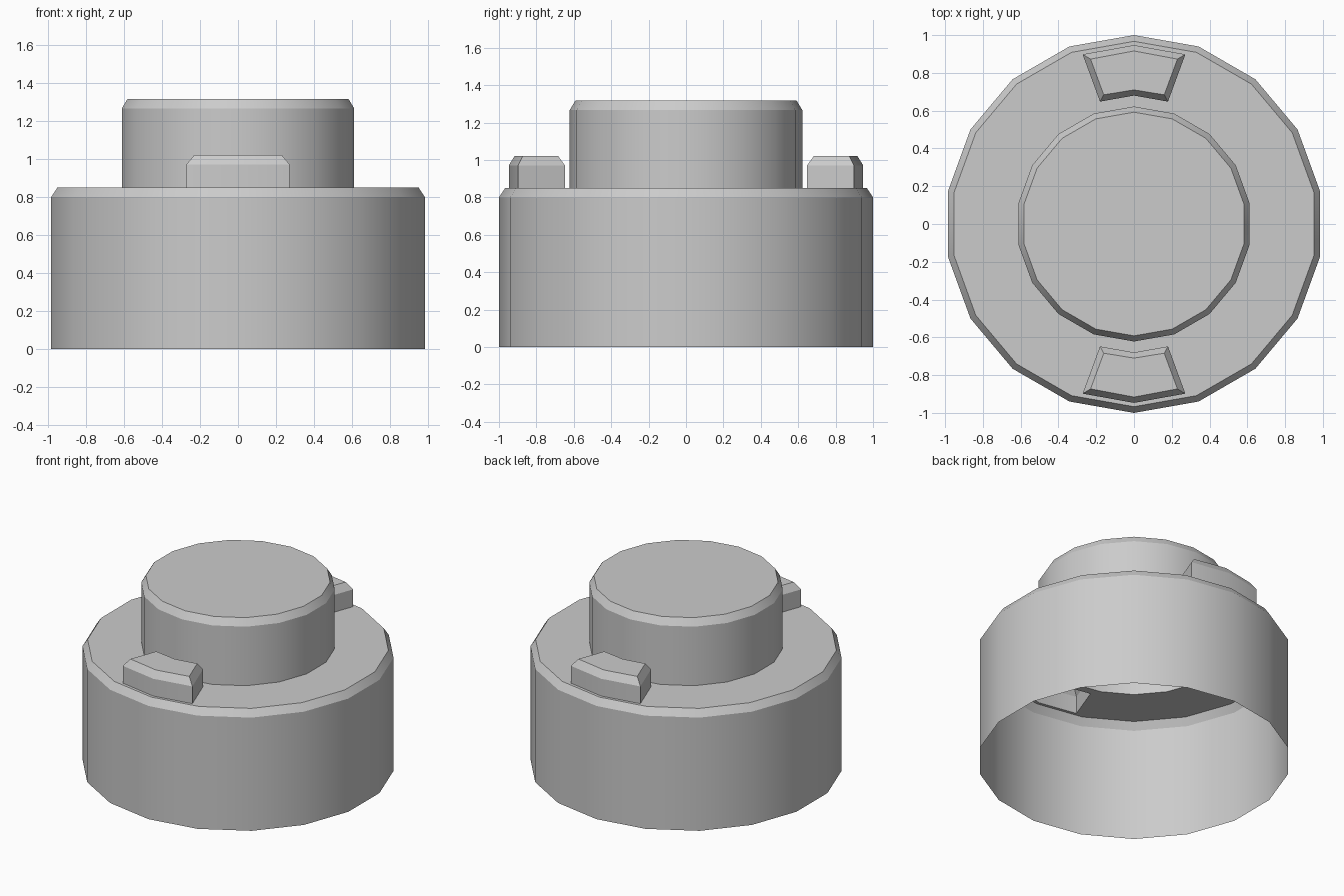
import bpy, bmesh, math

if "Cube" in bpy.data.objects:
    bpy.data.objects.remove(bpy.data.objects["Cube"])

SIDES = 18
DECK = 0.85
bm = bmesh.new()


def make_loop(points, z):
    verts = [bm.verts.new((x, y, z)) for x, y in points]
    edges = [bm.edges.new((verts[i - 1], verts[i])) for i in range(len(verts))]
    return verts, edges


def ring(r, z):
    step = 2 * math.pi / SIDES
    return make_loop([(r * math.sin(i * step), r * math.cos(i * step))
                      for i in range(SIDES)], z)


def skin(loops, cap=False):
    for (a, _), (b, _) in zip(loops, loops[1:]):
        for i in range(len(a)):
            bm.faces.new((a[i - 1], a[i], b[i], b[i - 1]))
    if cap:
        bm.faces.new(loops[-1][0])


# Outer wall, open underneath, with a chamfered rim
wall = [ring(1.0, 0), ring(1.0, 0.8), ring(0.967, DECK)]
skin(wall)

# Hollow central hub with chamfered top
hub = [ring(0.622, DECK), ring(0.622, 1.267), ring(0.592, 1.317)]
skin(hub, cap=True)

# Two hollow wedge lugs, front and back
foot = [(-0.272, 0.898), (0, 0.947), (0.272, 0.898),
        (0.18, 0.648), (0, 0.68), (-0.18, 0.648)]
crown = [(-0.23, 0.873), (0, 0.916), (0.23, 0.873),
         (0.16, 0.684), (0, 0.71), (-0.16, 0.684)]
deck_edges = wall[-1][1] + hub[0][1]
for s in (1, -1):
    low = [(s * x, s * y) for x, y in foot]
    top = [(s * x, s * y) for x, y in crown]
    lug = [make_loop(low, DECK), make_loop(low, 0.972), make_loop(top, 1.022)]
    skin(lug, cap=True)
    deck_edges += lug[0][1]

# Flat deck filling between wall, hub and lugs
bmesh.ops.triangle_fill(bm, edges=deck_edges, use_beauty=True, normal=(0, 0, 1))
bmesh.ops.recalc_face_normals(bm, faces=bm.faces)
if next(f for f in bm.faces if f.calc_center_median().z > 1.31).normal.z < 0:
    bmesh.ops.reverse_faces(bm, faces=bm.faces)

mesh = bpy.data.meshes.new("stepped_cap")
bm.to_mesh(mesh)
bm.free()
cap_obj = bpy.data.objects.new("stepped_cap", mesh)
bpy.context.collection.objects.link(cap_obj)
bpy.context.view_layer.objects.active = cap_obj
cap_obj.select_set(True)
bpy.ops.object.shade_smooth_by_angle(angle=math.radians(30))
